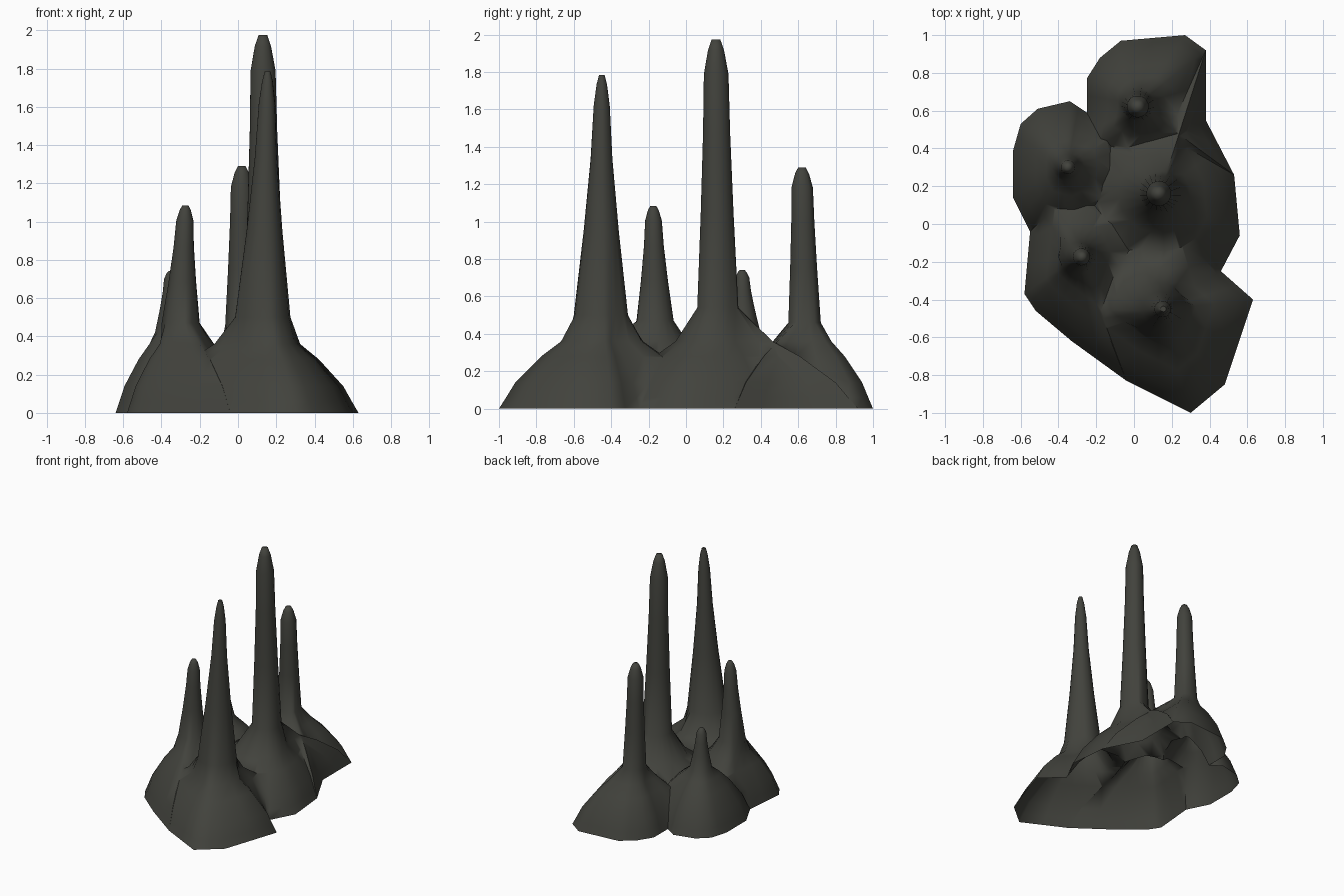
import bpy, bmesh, math
from mathutils import Vector

if "Cube" in bpy.data.objects:
    bpy.data.objects.remove(bpy.data.objects["Cube"])

stone = bpy.data.materials.new("dark grey stone")
stone.diffuse_color = (0.054, 0.055, 0.046, 1)
stone.use_nodes = True
stone.node_tree.nodes["Principled BSDF"].inputs["Base Color"].default_value = stone.diffuse_color

# ground outline of the whole rock, anticlockwise
OUTLINE = [(.3, -1), (.48, -.85), (.63, -.4), (.46, -.25), (.56, -.06), (.53, .26),
           (.38, .55), (.38, .92), (.27, 1), (-.07, .97), (-.18, .88), (-.25, .77),
           (-.25, .59), (-.34, .65), (-.51, .61), (-.6, .53), (-.64, .39), (-.64, .14),
           (-.55, -.04), (-.58, -.37), (-.52, -.46), (-.33, -.62), (-.04, -.83)]
# shared profiles: mound (z, share of footprint) and spire (share of height, taper, scale)
MOUND = [(0, 1), (.06, .93), (.14, .84), (.28, .585), (.36, .39)]
SPIRE = [(0, 0, 1), (.35, .5, 1), (.65, .85, 1), (.87, 1, 1), (.96, 1, .65), (1, 1, .35)]


def footprint(c, first, last, radius):
    """Outline points from first to last, closed by an arc inside the rock."""
    count = (last - first) % len(OUTLINE) + 1
    pts = [Vector(OUTLINE[(first + i) % len(OUTLINE)]) for i in range(count)]
    d0, d1 = pts[-1] - c, pts[0] - c
    a0 = math.atan2(d0.y, d0.x)
    sweep = (math.atan2(d1.y, d1.x) - a0) % math.tau
    steps = round(sweep / math.radians(35))
    for i in range(1, steps):
        a = a0 + sweep * i / steps
        pts.append(c + Vector((math.cos(a), math.sin(a))) * radius)
    dense = []
    for a, b in zip(pts, pts[1:] + pts[:1]):           # edge midpoints for rounder spires
        dense += [a, (a + b) / 2]
    return dense


def make_spire(name, centre, tip, first, last, radius, z0, z1, r0, r1, depth):
    c, t = Vector(centre), Vector(tip)
    pts = footprint(c, first, last, radius)
    bm = bmesh.new()
    rings = [[bm.verts.new((p.x, p.y, -depth)) for p in pts]]
    for z, f in MOUND:
        rings.append([bm.verts.new((*(c + (p - c) * f), z)) for p in pts])
    for s, taper, scale in SPIRE:
        m, r = c.lerp(t, s), (r0 + (r1 - r0) * taper) * scale
        z = z0 + (z1 - z0) * s
        rings.append([bm.verts.new((*(m + (p - c).normalized() * r), z)) for p in pts])
    n = len(pts)
    for lo, hi in zip(rings, rings[1:]):
        for i in range(n):
            j = (i + 1) % n
            bm.faces.new((lo[i], lo[j], hi[j], hi[i]))
    bm.faces.new(rings[-1])
    bm.faces.new(rings[0][::-1])
    bmesh.ops.recalc_face_normals(bm, faces=bm.faces)
    me = bpy.data.meshes.new(name)
    bm.to_mesh(me)
    bm.free()
    me.materials.append(stone)
    ob = bpy.data.objects.new(name, me)
    bpy.context.collection.objects.link(ob)
    return ob


# centre, tip, outline range, inner radius, spire bottom and top, bottom and top radius
parts = [
    make_spire("back_spire", (.02, .635), (.02, .62), 5, 12, .45, .46, 1.29, .088, .058, .05),
    make_spire("tall_spire", (.14, .17), (.13, .16), 3, 7, .58, .54, 1.975, .11, .066, .07),
    make_spire("front_spire", (.13, -.455), (.155, -.45), 20, 3, .6, .5, 1.785, .145, .043, .09),
    make_spire("left_spire", (-.3, -.165), (-.275, -.175), 18, 22, .45, .47, 1.085, .1, .045, .11),
    make_spire("small_spire", (-.35, .31), (-.35, .3), 12, 18, .42, .42, .742, .085, .037, .13),
]

# merge the spires into one skin
rock = parts[0]
rock.name = "rock_spires"
bpy.context.view_layer.objects.active = rock
rock.select_set(True)
for p in parts[1:]:
    mod = rock.modifiers.new("union", 'BOOLEAN')
    mod.operation, mod.solver, mod.object = 'UNION', 'EXACT', p
    bpy.ops.object.modifier_apply(modifier=mod.name)
    bpy.data.objects.remove(p)

# cut flat at the ground, leaving the underside open and hollow
bm = bmesh.new()
bm.from_mesh(rock.data)
bmesh.ops.bisect_plane(bm, geom=bm.verts[:] + bm.edges[:] + bm.faces[:], dist=1e-5,
                       plane_co=(0, 0, 0), plane_no=(0, 0, 1), clear_inner=True)
bmesh.ops.remove_doubles(bm, verts=bm.verts, dist=.0005)
bm.to_mesh(rock.data)
bm.free()
bpy.ops.object.shade_smooth_by_angle(angle=math.radians(75))
